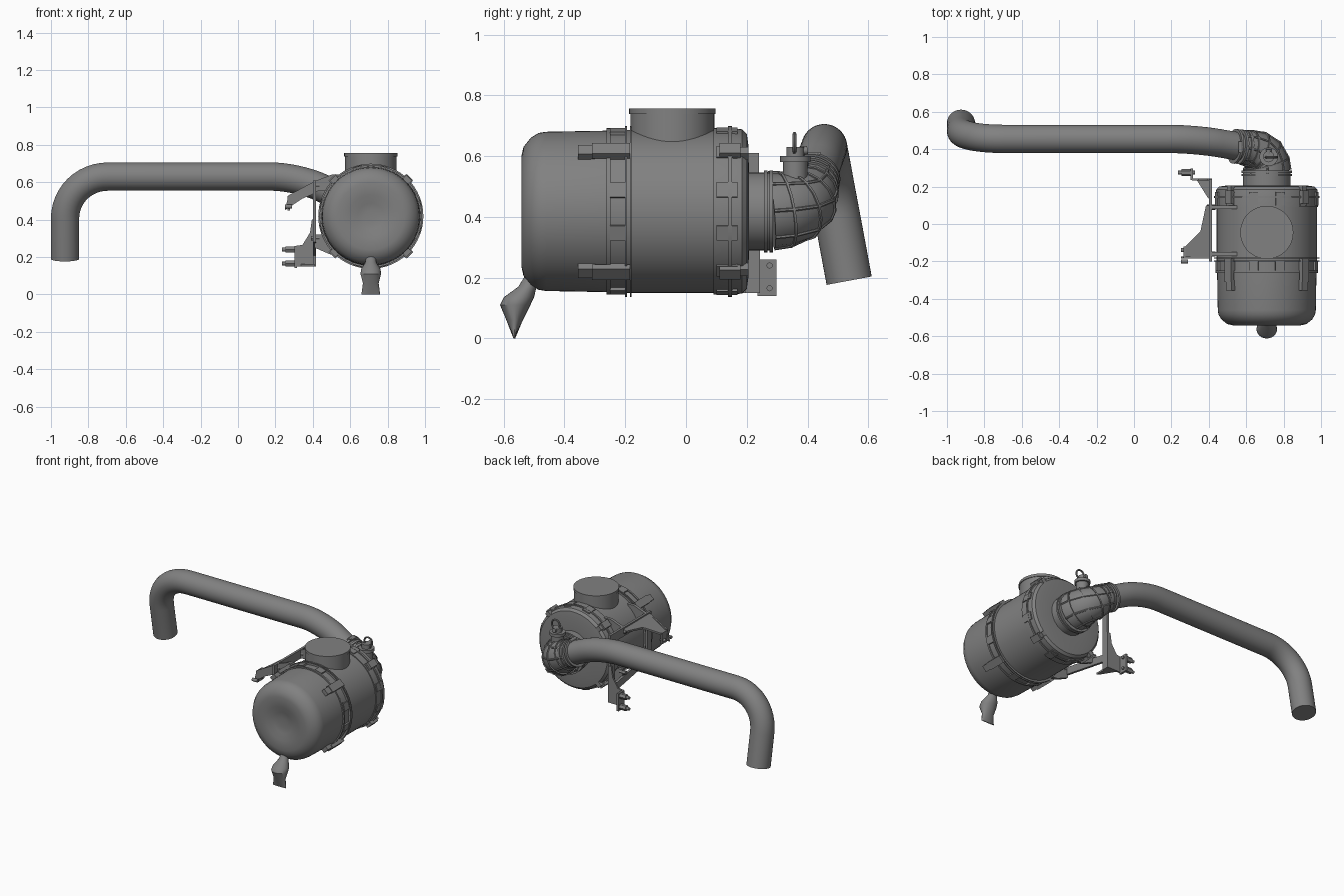
import bpy, bmesh, math
from mathutils import Vector, Matrix

cube = bpy.data.objects.get("Cube")
if cube:
    bpy.data.objects.remove(cube)

grey = bpy.data.materials.new("steel grey")
grey.use_nodes = True
grey.diffuse_color = (0.22, 0.22, 0.22, 1)
grey.node_tree.nodes["Principled BSDF"].inputs["Base Color"].default_value = grey.diffuse_color
X, Y, Z = Vector((1, 0, 0)), Vector((0, 1, 0)), Vector((0, 0, 1))
CX, CZ = 0.71, 0.418          # canister axis
made = []


def finish(name, bm):
    bmesh.ops.remove_doubles(bm, verts=bm.verts, dist=1e-5)
    bmesh.ops.recalc_face_normals(bm, faces=bm.faces)
    mesh = bpy.data.meshes.new(name)
    bm.to_mesh(mesh)
    bm.free()
    mesh.materials.append(grey)
    ob = bpy.data.objects.new(name, mesh)
    bpy.context.collection.objects.link(ob)
    made.append(ob)
    return ob


def sweep(name, path, radii, n=32, ref=Z, axis=None, phase=0.0):
    """Skin circles (or ellipses, for pairs of radii) along a path; returns the rings."""
    bm = bmesh.new()
    path = [Vector(p) for p in path]
    rings = []
    for i, p in enumerate(path):
        t = axis or (path[min(i + 1, len(path) - 1)] - path[max(i - 1, 0)]).normalized()
        u = t.cross(ref).normalized()
        v = u.cross(t)
        r = radii[i] if isinstance(radii, (list, tuple)) else radii
        ru, rv = r if isinstance(r, tuple) else (r, r)
        angles = [math.tau * k / n + phase for k in range(n)]
        rings.append([bm.verts.new(p + u * ru * math.cos(a) + v * rv * math.sin(a)) for a in angles])
    for a, b in zip(rings, rings[1:]):
        for k in range(n):
            bm.faces.new((a[k], a[(k + 1) % n], b[(k + 1) % n], b[k]))
    bm.faces.new(rings[0])
    bm.faces.new(rings[-1])
    points = [[v.co.copy() for v in ring] for ring in rings]
    finish(name, bm)
    return points


def lathe(name, profile, x=CX, z=CZ, n=64):
    sweep(name, [(x, y, z) for y, r in profile], [r for y, r in profile], n, axis=Y)


def rod(name, a, b, r, n=16):
    d = (Vector(b) - Vector(a)).normalized()
    sweep(name, [a, b], r, n, ref=Y if abs(d.z) > 0.9 else Z)


def prism(name, pts, axis, lo, hi, slope=0.0):
    """Extrude a flat outline along an axis; slope tilts it in z along x."""
    bm = bmesh.new()
    def place(a, b, h):
        return {"x": (h, a, b), "y": (a, h, b), "z": (a, b, h + slope * a)}[axis]
    low, high = ([bm.verts.new(place(a, b, h)) for a, b in pts] for h in (lo, hi))
    bm.faces.new(low)
    bm.faces.new(high)
    for k in range(len(pts)):
        j = (k + 1) % len(pts)
        bm.faces.new((low[k], low[j], high[j], high[k]))
    finish(name, bm)


def radial_box(name, angle, r, y0, y1, width, height):
    """Box sitting on the canister wall at an angle round its axis."""
    bm = bmesh.new()
    bmesh.ops.create_cube(bm, size=1)
    turn = Matrix.Rotation(-angle, 4, "Y")
    bm.transform(Matrix.Translation((CX, (y0 + y1) / 2, CZ)) @ turn
                 @ Matrix.Translation((r, 0, 0)) @ Matrix.Diagonal((height, y1 - y0, width, 1)))
    finish(name, bm)


def fillet(a, b, c, length, steps=12):
    """Rounded corner at b."""
    a, b, c = Vector(a), Vector(b), Vector(c)
    p, q = b + (a - b).normalized() * length, b + (c - b).normalized() * length
    h1, h2 = p.lerp(b, 0.56), q.lerp(b, 0.56)
    return [p * (1 - t) ** 3 + h1 * 3 * t * (1 - t) ** 2 + h2 * 3 * t * t * (1 - t) + q * t ** 3
            for t in (k / steps for k in range(steps + 1))]


# Canister with dished front cup and stepped rear cover
lathe("front_cup", [(-0.522, 0.03), (-0.526, 0.07), (-0.54, 0.115), (-0.542, 0.18), (-0.535, 0.212),
                    (-0.51, 0.243), (-0.485, 0.258), (-0.46, 0.262), (-0.24, 0.266)])
lathe("main_body", [(-0.25, 0.25), (-0.25, 0.268), (0.1, 0.268), (0.1, 0.25)])
lathe("rear_cover", [(0.09, 0.26), (0.09, 0.274), (0.15, 0.274), (0.185, 0.27), (0.2, 0.255),
                     (0.205, 0.22), (0.207, 0.14)])
for i, (y, r, w) in enumerate([(-0.255, 0.274, 0.012), (-0.197, 0.281, 0.006),
                               (-0.182, 0.281, 0.006), (0.145, 0.281, 0.012)]):
    lathe(f"flange_{i}", [(y - w / 2, r - 0.03), (y - w / 2, r), (y + w / 2, r), (y + w / 2, r - 0.03)])

# Lugs round the two seams, and latches on the diagonals
for i in range(12):
    a = math.tau * (i + 0.5) / 12
    radial_box(f"front_lug_{i}", a, 0.27, -0.25, -0.2, 0.05, 0.014)
    radial_box(f"rear_lug_{i}", a, 0.272, 0.1, 0.17, 0.05, 0.014)
for i in range(4):
    a = math.tau * (i + 0.5) / 4
    radial_box(f"front_latch_arm_{i}", a, 0.283, -0.31, -0.185, 0.05, 0.022)
    radial_box(f"front_latch_tip_{i}", a, 0.276, -0.355, -0.3, 0.042, 0.026)
    radial_box(f"rear_latch_{i}", a, 0.283, 0.11, 0.18, 0.045, 0.024)
    radial_box(f"rear_latch_hook_{i}", a, 0.27, 0.17, 0.205, 0.03, 0.03)

# Inlet spout on top
sweep("inlet_spout", [(CX, -0.045, z) for z in (0.6, 0.738, 0.738, 0.756, 0.756)],
      [0.138, 0.138, 0.142, 0.142, 0.138], 48, ref=Y, axis=Z)

# Rubber drain valve flattening into a lip
sweep("drain_valve", [(CX, -0.50, 0.215), (CX, -0.522, 0.17), (CX, -0.55, 0.135), (CX, -0.562, 0.11),
                      (CX, -0.564, 0.06), (CX, -0.565, 0.0)],
      [(0.024, 0.024), (0.03, 0.03), (0.052, 0.05), (0.055, 0.05), (0.042, 0.027), (0.05, 0.003)],
      24, ref=Y, axis=-Z)

# Outlet neck with hose clamps
lathe("outlet_neck", [(0.2, 0.128), (0.285, 0.128)], n=40)
for i, y in enumerate((0.262, 0.28)):
    lathe(f"neck_clamp_{i}", [(y - 0.006, 0.12), (y - 0.006, 0.135), (y + 0.006, 0.135), (y + 0.006, 0.12)], n=40)

# Ribbed elbow: faceted skin, hoops and lengthwise ribs
elbow = [(0.712, 0.28, 0.42), (0.708, 0.325, 0.424), (0.69, 0.365, 0.435),
         (0.655, 0.392, 0.455), (0.615, 0.405, 0.485), (0.57, 0.412, 0.512)]
elbow_r = [0.125, 0.122, 0.115, 0.106, 0.094, 0.086]
rings = sweep("outlet_elbow", elbow, elbow_r, 16)
for i in range(1, 5):
    p, t = Vector(elbow[i]), (Vector(elbow[i + 1]) - Vector(elbow[i - 1])).normalized()
    sweep(f"elbow_hoop_{i}", [p - t * 0.004, p + t * 0.004], elbow_r[i] + 0.006, 16)
for k in range(0, 16, 2):
    sweep(f"elbow_rib_{k}", [ring[k] for ring in rings], 0.006, 6, ref=Vector((0.3, 0.2, 0.93)))
end, out = Vector(elbow[-1]), Vector((-0.9, 0.1, 0.42)).normalized()
for i, d in enumerate((-0.03, 0.0, 0.03)):
    sweep(f"pipe_clamp_{i}", [end + out * (d - 0.007), end + out * (d + 0.007)], 0.093, 32)
rod("clamp_screw", end + Vector((0, -0.03, 0.09)), end + Vector((0, 0.03, 0.09)), 0.012)

# Pressure sensor and wire loop on the elbow
rod("sensor_base", (0.72, 0.36, 0.52), (0.72, 0.36, 0.585), 0.04)
rod("sensor_flange", (0.72, 0.36, 0.58), (0.72, 0.36, 0.6), 0.05)
rod("sensor_body", (0.72, 0.36, 0.6), (0.72, 0.36, 0.63), 0.03)
rod("sensor_plug", (0.72, 0.36, 0.615), (0.72, 0.4, 0.62), 0.014)
loop = [(0.735 + 0.03 * math.sin(a), 0.357, 0.642 - 0.032 * math.cos(a))
        for a in (math.tau * k / 20 for k in range(21))]
sweep("sensor_loop", loop, 0.006, 8, ref=Y)

# Long pipe
start, bend, corner, tip = (0.58, 0.411, 0.507), (0.32, 0.455, 0.63), (-0.925, 0.455, 0.63), (-0.925, 0.537, 0.19)
sweep("long_pipe", [start] + fillet(start, bend, corner, 0.14) + fillet(bend, corner, tip, 0.23) + [tip],
      0.0755, 40, ref=Y)

# Mounting frame beside the canister
prism("frame_rear_post", [(0.195, 0.15), (0.24, 0.15), (0.24, 0.61), (0.195, 0.61)], "x", 0.402, 0.418)
prism("frame_front_post", [(-0.2, 0.29), (-0.16, 0.29), (-0.16, 0.61), (-0.2, 0.61)], "x", 0.402, 0.418)
prism("frame_top_bar", [(-0.2, 0.55), (0.24, 0.55), (0.24, 0.61), (-0.2, 0.61)], "x", 0.402, 0.418)
prism("frame_lower_bar", [(-0.2, 0.28), (0.24, 0.2), (0.24, 0.25), (-0.2, 0.33)], "x", 0.402, 0.418)
for i, y in enumerate((-0.17, 0.08)):
    prism(f"upper_saddle_{i}", [(0.41, 0.55), (0.5, 0.56), (0.55, 0.64), (0.5, 0.64), (0.41, 0.605)],
          "y", y, y + 0.02)
    prism(f"lower_saddle_{i}", [(0.41, 0.32), (0.45, 0.32), (0.53, 0.21), (0.49, 0.215), (0.41, 0.25)],
          "y", y, y + 0.02)
    for j, z in enumerate((0.3, 0.58)):
        rod(f"frame_bolt_{i}_{j}", (0.39, y + 0.01, z), (0.435, y + 0.01, z), 0.014, 6)

# Rear arm, low, with a bolted tab
prism("rear_arm", [(0.31, 0.15), (0.418, 0.15), (0.418, 0.4), (0.395, 0.4), (0.385, 0.33), (0.345, 0.265),
                   (0.31, 0.26)], "y", 0.232, 0.244)
prism("rear_gusset", [(0.33, 0.244), (0.41, 0.244), (0.41, 0.125), (0.395, 0.14)], "z", 0.15, 0.162)
prism("rear_tab", [(0.235, 0.14), (0.298, 0.14), (0.298, 0.26), (0.235, 0.26)], "x", 0.302, 0.316)
for i, z in enumerate((0.165, 0.24)):
    rod(f"rear_tab_bolt_{i}", (0.235, 0.275, z), (0.325, 0.275, z), 0.01, 12)
    rod(f"rear_tab_nut_{i}", (0.255, 0.275, z), (0.302, 0.275, z), 0.019, 6)

# Front arm, high and sloping, with a bolted lip
prism("front_arm", [(0.275, -0.18), (0.412, -0.18), (0.412, 0.1), (0.385, 0.1), (0.355, -0.04), (0.275, -0.12)],
      "z", 0.34, 0.352, slope=0.62)
prism("front_arm_web", [(0.25, 0.45), (0.27, 0.53), (0.4, 0.6), (0.41, 0.54), (0.34, 0.51)], "y", -0.185, -0.173)
prism("front_lip", [(-0.185, 0.45), (-0.12, 0.45), (-0.12, 0.525), (-0.185, 0.525)], "x", 0.264, 0.278)
for i, y in enumerate((-0.2, -0.14)):
    rod(f"front_lip_bolt_{i}", (0.25, y, 0.47), (0.29, y, 0.47), 0.011, 12)

# Smooth curved walls, keep hard edges
bpy.ops.object.select_all(action="DESELECT")
for ob in made:
    ob.select_set(True)
bpy.context.view_layer.objects.active = made[0]
bpy.ops.object.shade_smooth_by_angle(angle=math.radians(32))
